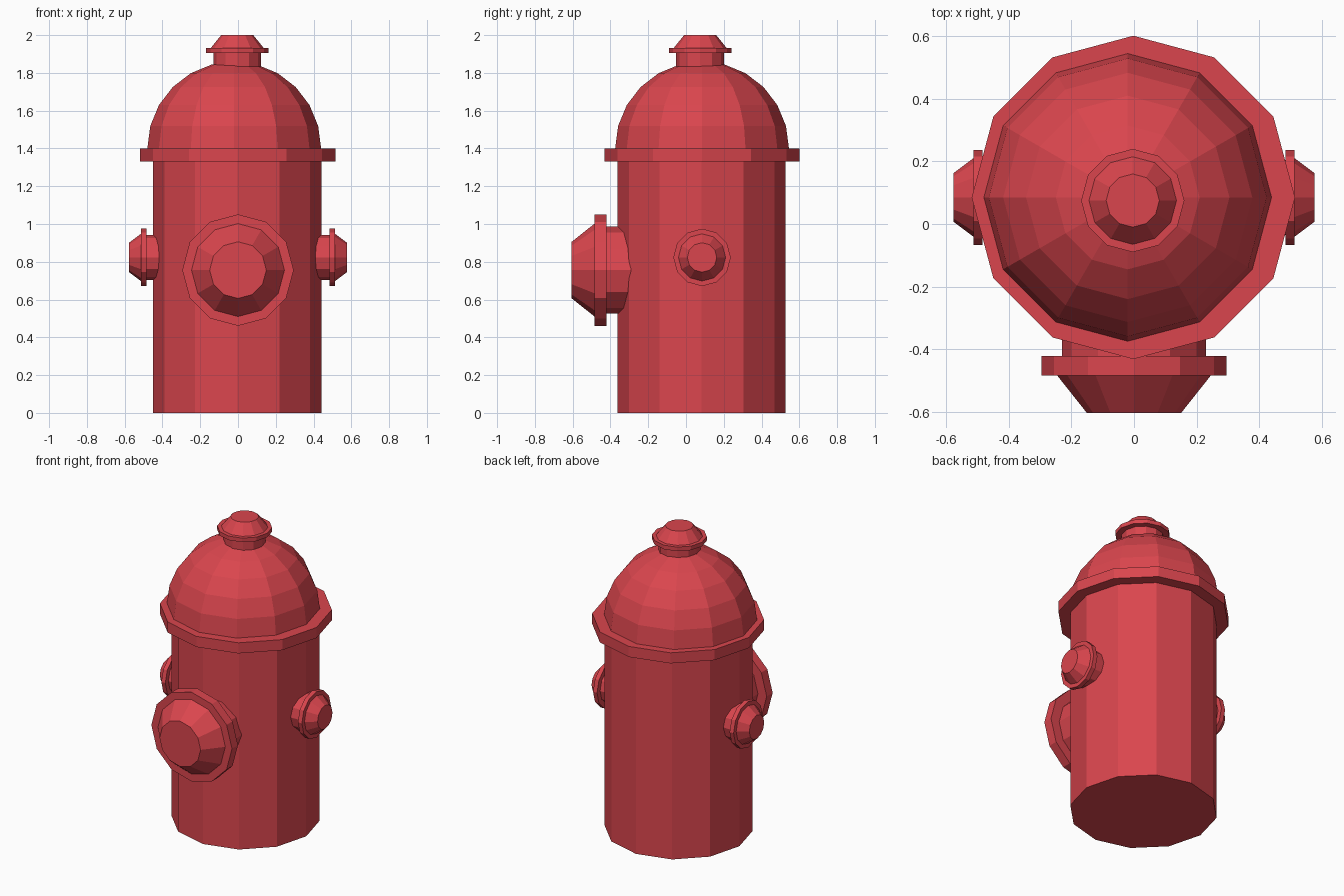
import bpy, bmesh
from math import sin, cos, pi, radians
from mathutils import Matrix, Vector

if "Cube" in bpy.data.objects:
    bpy.data.objects.remove(bpy.data.objects["Cube"])

SIDES = 12
red = bpy.data.materials.new("red_paint")
red.diffuse_color = (0.70, 0.06, 0.075, 1)
red.use_nodes = True
red.node_tree.nodes["Principled BSDF"].inputs["Base Color"].default_value = red.diffuse_color


def lathe(name, profile, origin, turn=Matrix.Identity(4)):
    """Spin (radius, height) points into a closed 12-sided flat-faced solid."""
    bm = bmesh.new()
    rings = [[bm.verts.new((r * cos(2 * pi * i / SIDES), r * sin(2 * pi * i / SIDES), h))
              for i in range(SIDES)] for r, h in profile]
    for a, b in zip(rings, rings[1:]):
        for i in range(SIDES):
            j = (i + 1) % SIDES
            bm.faces.new((a[i], a[j], b[j], b[i]))
    bm.faces.new(rings[0][::-1])
    bm.faces.new(rings[-1])
    bmesh.ops.remove_doubles(bm, verts=bm.verts, dist=1e-4)
    bmesh.ops.recalc_face_normals(bm, faces=bm.faces)
    bm.transform(Matrix.Translation(Vector(origin)) @ turn)
    mesh = bpy.data.meshes.new(name)
    bm.to_mesh(mesh)
    bm.free()
    mesh.materials.append(red)
    obj = bpy.data.objects.new(name, mesh)
    bpy.context.collection.objects.link(obj)
    return obj


def cap_profile(neck, flange, cone, tip, h0, h1, h2, h3):
    """Neck, raised flange, then tapered end."""
    return [(neck, h0), (neck, h1), (flange, h1), (flange, h2), (cone, h2), (tip, h3)]


# Barrel and the collar under the dome
lathe("barrel", [(0.445, 0), (0.445, 1.36)], (-0.004, 0.083, 0))
lathe("collar", [(0.517, 1.33), (0.517, 1.40)], (-0.002, 0.085, 0))

# Hemispherical dome
dome = [(0.46 * cos(radians(a)), 0.46 * sin(radians(a))) for a in range(0, 90, 15)]
lathe("dome", dome + [(0.005, 0.46)], (-0.02, 0.085, 1.40))

# Operating knob on top
lathe("top_knob", cap_profile(0.127, 0.165, 0.14, 0.085, 1.80, 1.905, 1.932, 2.0),
      (-0.004, 0.075, 0))

# Large front outlet
lathe("front_outlet", cap_profile(0.231, 0.295, 0.246, 0.15, 0.25, 0.422, 0.484, 0.605),
      (0, 0, 0.756), Matrix.Rotation(pi / 2, 4, 'X'))

# Small outlets on both sides
for side, sign in (("right", 1), ("left", -1)):
    lathe(side + "_outlet", cap_profile(0.12, 0.152, 0.125, 0.078, 0.36, 0.485, 0.514, 0.577),
          (0, 0.085, 0.823), Matrix.Rotation(sign * pi / 2, 4, 'Y'))
